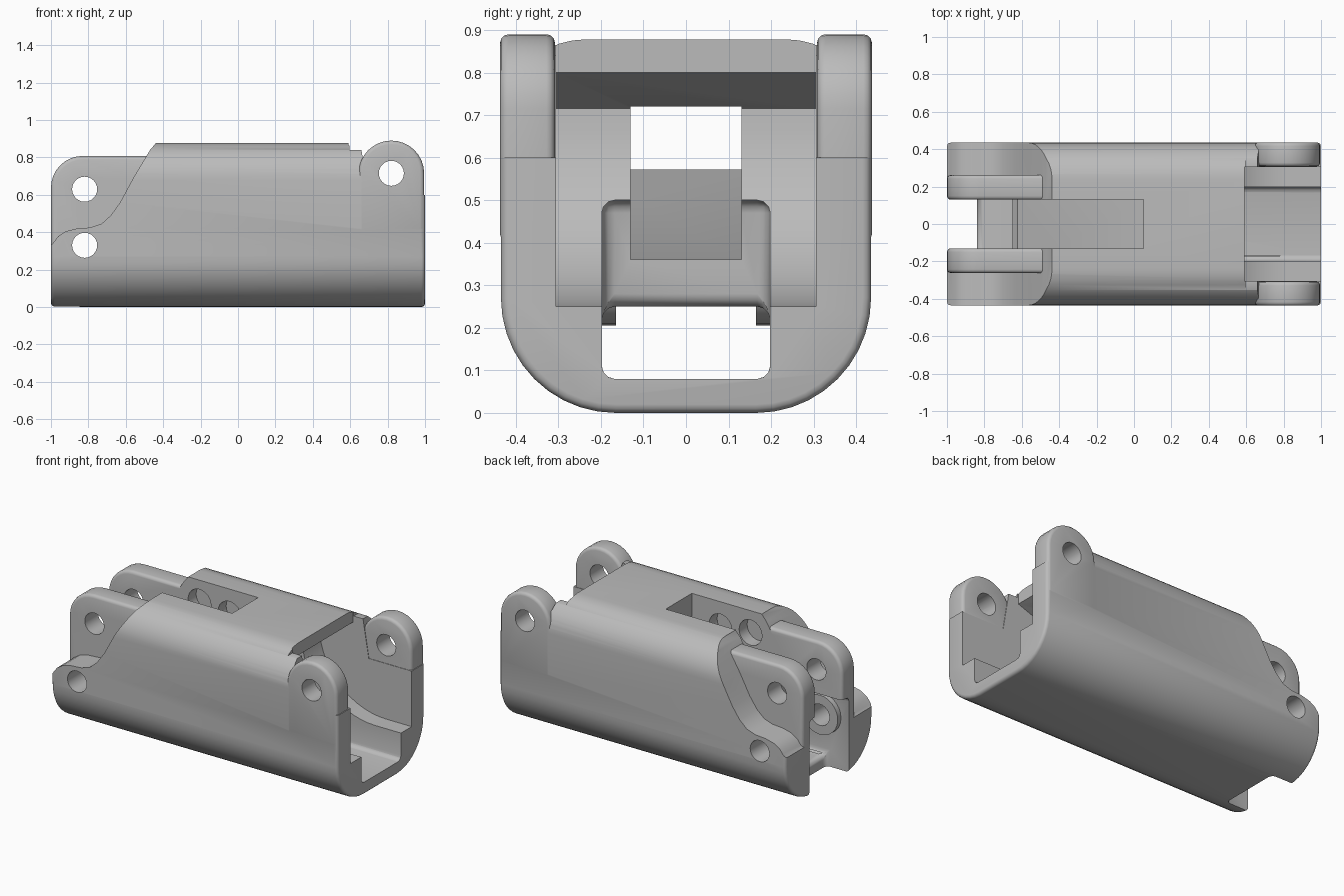
import bpy, bmesh, math

if "Cube" in bpy.data.objects:
    bpy.data.objects.remove(bpy.data.objects["Cube"])

grey = bpy.data.materials.new("mid grey")
grey.use_nodes = True
grey.diffuse_color = (0.5, 0.5, 0.5, 1)
grey.node_tree.nodes["Principled BSDF"].inputs["Base Color"].default_value = (0.5, 0.5, 0.5, 1)


def arc(cx, cz, r, start, end, steps=10):
    angles = [math.radians(start + (end - start) * i / steps) for i in range(steps + 1)]
    return [(cx + r * math.cos(a), cz + r * math.sin(a)) for a in angles]


def bake(obj):
    """Replace the mesh of an object by its modified mesh."""
    graph = bpy.context.evaluated_depsgraph_get()
    mesh = bpy.data.meshes.new_from_object(obj.evaluated_get(graph))
    obj.modifiers.clear()
    obj.data = mesh


def prism(name, points, axis, low, high, bevel=0):
    """Extrude a side (axis y) or end (axis x) profile."""
    bm = bmesh.new()
    place = (lambda p, t: (p[0], t, p[1])) if axis == "y" else (lambda p, t: (t, p[0], p[1]))
    rings = [[bm.verts.new(place(p, t)) for p in points] for t in (low, high)]
    for ring in rings:
        bm.faces.new(ring)
    for i in range(len(points)):
        j = (i + 1) % len(points)
        bm.faces.new((rings[0][i], rings[0][j], rings[1][j], rings[1][i]))
    bmesh.ops.recalc_face_normals(bm, faces=bm.faces)
    mesh = bpy.data.meshes.new(name)
    bm.to_mesh(mesh)
    bm.free()
    obj = bpy.data.objects.new(name, mesh)
    bpy.context.collection.objects.link(obj)
    if bevel:
        mod = obj.modifiers.new("round", "BEVEL")
        mod.width, mod.segments = bevel, 3
        mod.limit_method, mod.angle_limit = "ANGLE", math.radians(50)
        bake(obj)
    return obj


def combine(target, tool, operation):
    mod = target.modifiers.new("combine", "BOOLEAN")
    mod.object, mod.operation, mod.solver = tool, operation, "EXACT"
    bake(target)
    bpy.data.objects.remove(tool)


def pin(x, z, r, low, high):
    return prism("pin", arc(x, z, r, 0, 345, 23), "y", low, high)


# Rounded shell, trimmed to its side outline
section = (arc(0.165, 0.27, 0.27, -90, 0) + arc(0.235, 0.678, 0.2, 0, 90)
           + arc(-0.235, 0.678, 0.2, 90, 180) + arc(-0.165, 0.27, 0.27, 180, 270))
body = prism("finger_link_body", section, "x", -1, 1, 0.02)
outline = [(-1.1, -0.1), (1.1, -0.1), (1.1, 0.6), (0.7, 0.6), (0.66, 0.84), (0.595, 0.84),
           (0.595, 0.95), (-0.42, 0.95), (-0.44, 0.875), (-0.47, 0.84), (-0.56, 0.69),
           (-0.63, 0.56), (-0.68, 0.49), (-0.73, 0.445), (-0.79, 0.425), (-0.86, 0.42),
           (-0.92, 0.405), (-0.96, 0.38), (-0.99, 0.34), (-1.1, 0.24)]
combine(body, prism("outline", outline, "y", -0.6, 0.6), "INTERSECT")

# Rounded cavity that receives the next link
socket = ([(1.1, 0.25)] + arc(0.82, 0.715, 0.465, 270, 180, 14)
          + [(0.59, 0.8), (0.59, 1.2), (1.1, 1.2)])
combine(body, prism("socket", socket, "y", -0.305, 0.305), "DIFFERENCE")

# Centre slot with its sloping ramp
slot = [(0.6, 0.36), (0.6, 0.72), (0.05, 0.72), (0.05, 1.2), (-1.1, 1.2), (-1.1, -0.1),
        (-0.84, -0.1), (-0.84, 0.08), (-0.65, 0.08), (-0.65, 0.58), (0.05, 0.36)]
combine(body, prism("slot", slot, "y", -0.13, 0.13), "DIFFERENCE")

# Upper hinge plates at the narrow end
plate = ([(-0.4, 0.3), (-0.4, 0.808)] + arc(-0.83, 0.638, 0.17, 90, 180, 8) + [(-1, 0.3)])
for low, high in ((-0.262, -0.13), (0.13, 0.262)):
    combine(body, prism("plate", plate, "y", low, high, 0.02), "UNION")

# Hinge ears at the wide end
ear = [(0.645, 0.4), (0.995, 0.4)] + arc(0.82, 0.715, 0.175, 0, 180, 16)
for low, high in ((-0.437, -0.308), (0.308, 0.437)):
    combine(body, prism("ear", ear, "y", low, high, 0.02), "UNION")

# Lower channel through the whole length
channel = [(-1.1, -0.1), (-0.84, -0.1), (-0.84, 0.08), (1.1, 0.08), (1.1, 0.5), (0.2, 0.5),
           (0.2, 0.25), (-0.65, 0.25), (-0.65, 0.48), (-1.1, 0.48)]
combine(body, prism("channel", channel, "y", -0.198, 0.198, 0.03), "DIFFERENCE")

# Spacer rings around the lower pin, and blind pockets in the slot walls
for side in (-1, 1):
    low, high = sorted((side * 0.165, side * 0.23))
    combine(body, pin(-0.82, 0.33, 0.125, low, high), "UNION")
    for x, z in ((-0.36, 0.74), (-0.15, 0.72)):
        low, high = sorted((side * 0.1, side * 0.21))
        combine(body, pin(x, z, 0.08, low, high), "DIFFERENCE")

# Pin holes
for x, z in ((-0.82, 0.63), (-0.82, 0.33), (0.82, 0.715)):
    combine(body, pin(x, z, 0.067, -0.6, 0.6), "DIFFERENCE")

# Finish
body.data.materials.clear()
body.data.materials.append(grey)
for face in body.data.polygons:
    face.material_index = 0
bpy.ops.object.select_all(action="DESELECT")
body.select_set(True)
bpy.context.view_layer.objects.active = body
bpy.ops.object.shade_smooth_by_angle(angle=math.radians(35))
